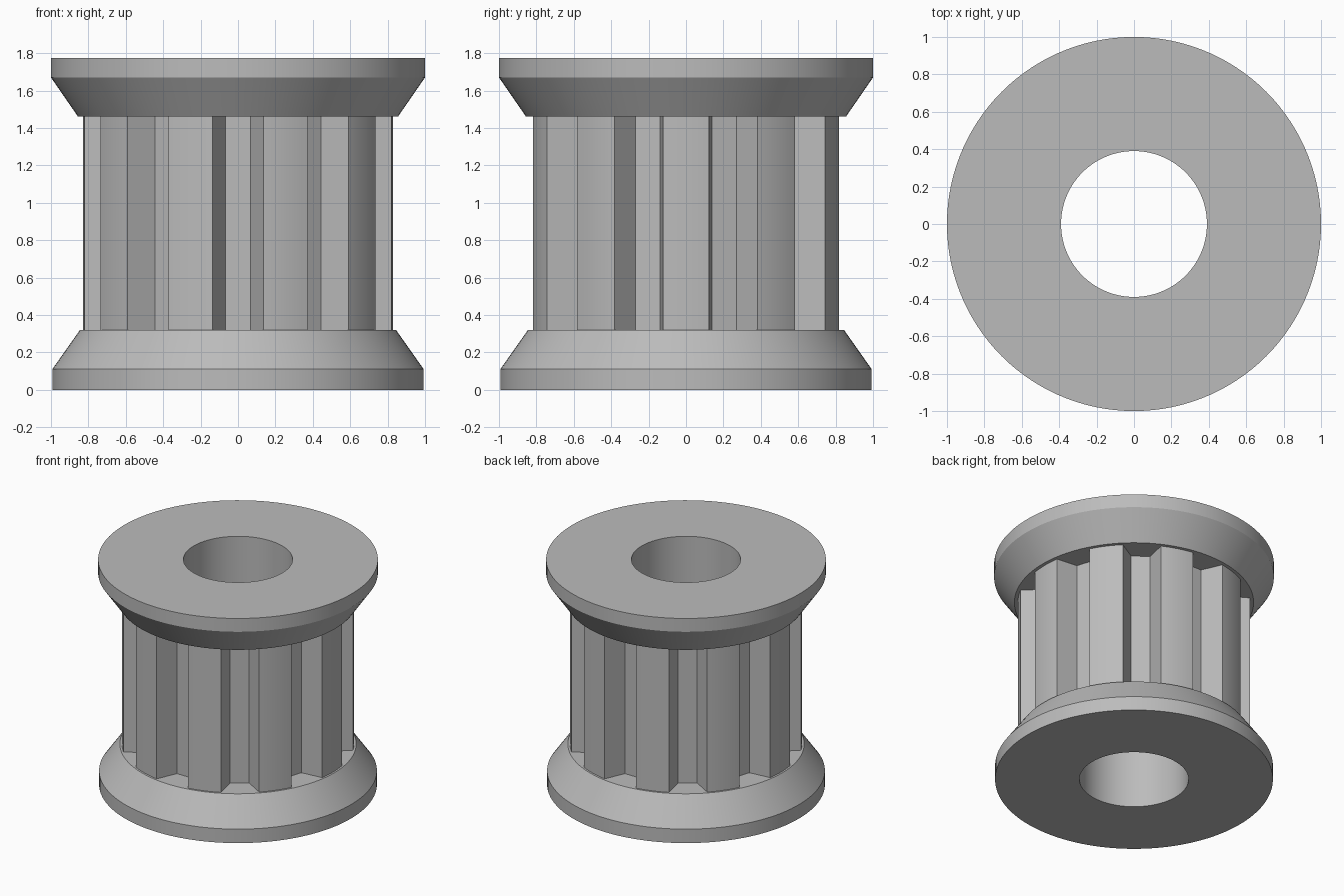
import bpy, bmesh
from math import sin, cos, pi, radians, hypot, atan2

cube = bpy.data.objects.get("Cube")
if cube:
    bpy.data.objects.remove(cube, do_unlink=True)

SEGMENTS = 120
TEETH = 10
BORE = 0.39
TOOTH_R = 0.83
TOOTH_HALF = radians(8.5)
FLOOR_R, FLOOR_HALF = 0.663, 0.068
ARC_STEPS = 8

metal = bpy.data.materials.new("grey metal")
metal.use_nodes = True
grey = (0.5, 0.5, 0.5, 1)
metal.diffuse_color = grey
metal.node_tree.nodes["Principled BSDF"].inputs["Base Color"].default_value = grey

bm = bmesh.new()


def loop(points, z):
    """Closed ring of vertices from (radius, angle) pairs."""
    return [bm.verts.new((r * cos(a), r * sin(a), z)) for r, a in points]


def circle(r, z):
    return loop([(r, 2 * pi * i / SEGMENTS) for i in range(SEGMENTS)], z)


def skin(a, b):
    """Quads between two rings of equal count."""
    n = len(a)
    for i in range(n):
        j = (i + 1) % n
        bm.faces.new((a[i], a[j], b[j], b[i]))


def shoulder(outer, inner):
    """Flat face between a flange rim and the toothed outline."""
    edges = []
    for ring in (outer, inner):
        for i, v in enumerate(ring):
            w = ring[(i + 1) % len(ring)]
            edges.append(bm.edges.get((v, w)) or bm.edges.new((v, w)))
    bmesh.ops.triangle_fill(bm, edges=edges, use_beauty=True)


# Toothed outline: curved crown, then a flat-bottomed groove
outline = []
pitch = 2 * pi / TEETH
floor_r, floor_a = hypot(FLOOR_R, FLOOR_HALF), atan2(FLOOR_HALF, FLOOR_R)
for t in range(TEETH):
    mid = t * pitch
    for s in range(ARC_STEPS + 1):
        outline.append((TOOTH_R, mid + TOOTH_HALF * (2 * s / ARC_STEPS - 1)))
    groove = mid + pitch / 2
    outline += [(floor_r, groove - floor_a), (floor_r, groove + floor_a)]

# Flanges, each from the bore edge out to its shoulder
lower = [circle(r, z) for r, z in ((BORE, 0), (0.993, 0), (0.993, 0.11), (0.845, 0.32))]
upper = [circle(r, z) for r, z in ((BORE, 1.775), (1, 1.775), (1, 1.67), (0.855, 1.46))]
for rings in (lower, upper):
    for a, b in zip(rings, rings[1:]):
        skin(a, b)

# Toothed barrel, shoulders and bore
barrel = [loop(outline, z) for z in (0.32, 1.46)]
skin(*barrel)
shoulder(lower[-1], barrel[0])
shoulder(upper[-1], barrel[1])
skin(lower[0], upper[0])
bmesh.ops.recalc_face_normals(bm, faces=bm.faces)

mesh = bpy.data.meshes.new("toothed_pulley")
bm.to_mesh(mesh)
bm.free()
mesh.materials.append(metal)
pulley = bpy.data.objects.new("toothed_pulley", mesh)
bpy.context.collection.objects.link(pulley)
bpy.context.view_layer.objects.active = pulley
pulley.select_set(True)
bpy.ops.object.shade_smooth_by_angle(angle=radians(20))
